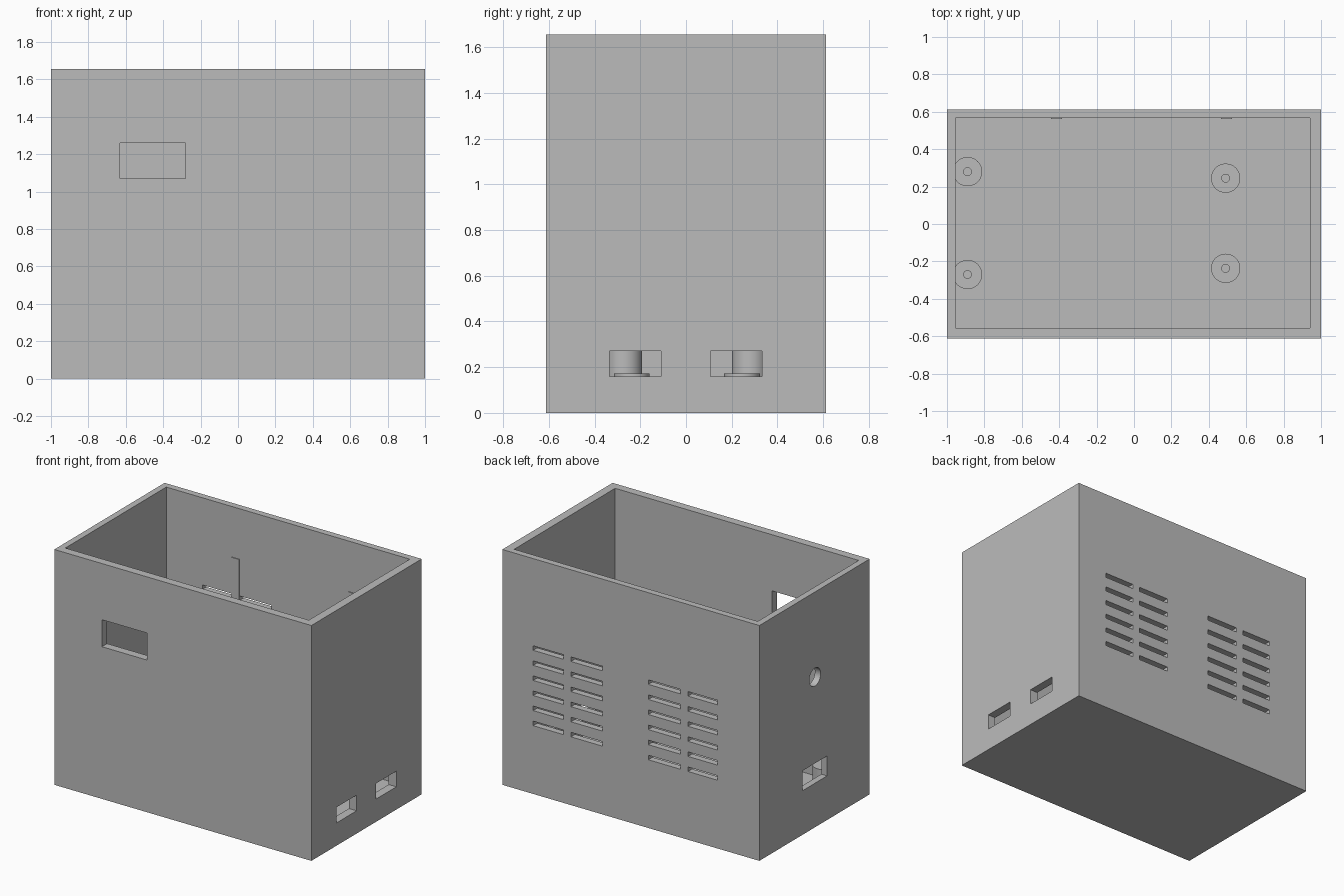
import bpy
from mathutils import Vector

cube = bpy.data.objects.get("Cube")
if cube:
    bpy.data.objects.remove(cube, do_unlink=True)

# Single plain grey
grey = bpy.data.materials.new("light grey plastic")
grey.use_nodes = True
color = (0.5, 0.5, 0.5, 1)
grey.diffuse_color = color
grey.node_tree.nodes["Principled BSDF"].inputs["Base Color"].default_value = color


def box(name, low, high):
    """Box between two opposite corners."""
    low, high = Vector(low), Vector(high)
    bpy.ops.mesh.primitive_cube_add(size=1)
    ob = bpy.context.object
    ob.name = name
    for v in ob.data.vertices:
        v.co = [(a + b) / 2 + c * (b - a) for a, b, c in zip(low, high, v.co)]
    ob.data.materials.append(grey)
    return ob


def cylinder(name, radius, depth, location, turn=(0, 0, 0)):
    bpy.ops.mesh.primitive_cylinder_add(vertices=48, radius=radius, depth=depth,
                                        location=location, rotation=turn)
    ob = bpy.context.object
    ob.name = name
    ob.data.materials.append(grey)
    return ob


def cut(target, cutters):
    """Subtract all cutters from the target, then hide them from view."""
    group = bpy.data.collections.new(target.name + "_cutters")
    for c in cutters:
        group.objects.link(c)
        c.hide_render = True
    mod = target.modifiers.new("openings", "BOOLEAN")
    mod.operation = "DIFFERENCE"
    mod.solver = "EXACT"
    mod.operand_type = "COLLECTION"
    mod.collection = group
    bpy.context.view_layer.objects.active = target
    bpy.ops.object.modifier_apply(modifier=mod.name)
    for c in cutters:
        bpy.data.objects.remove(c, do_unlink=True)
    bpy.data.collections.remove(group)


HALF_Y, HEIGHT, FLOOR = 0.613, 1.655, 0.05

# Open-topped case
case = box("case", (-1, -HALF_Y, 0), (1, HALF_Y, HEIGHT))
cut(case, [box("cavity", (-0.955, -0.555, FLOOR), (0.94, 0.567, HEIGHT + 0.2))])

# Display window in the front, connector openings in the two ends
openings = [
    box("display_opening", (-0.63, -0.7, 1.07), (-0.28, -0.5, 1.26)),
    box("plug_opening", (-1.1, -0.14, 0.31), (-0.9, 0.135, 0.45)),
    cylinder("round_opening", 0.063, 0.2, (-1, -0.005, 1.057), (0, 1.5708, 0)),
]
for low_y in (-0.335, 0.107):
    openings.append(box("port_opening", (0.9, low_y, 0.16), (1.1, low_y + 0.225, 0.27)))

# Vent slots in the back: two banks, each split by a rib
for left, rib_left, right in ((-0.675, -0.445, -0.136), (0.222, 0.466, 0.76)):
    for start, end in ((left, rib_left), (rib_left + 0.059, right)):
        for row in range(6):
            top = 1.042 - row * 0.106
            openings.append(box("vent_slot", (start, 0.5, top - 0.032), (end, 0.7, top)))
cut(case, openings)

# Ribs behind the vent banks
for side, x in (("right", -0.445), ("left", 0.466)):
    box(side + "_vent_rib", (x, 0.561, 0.23), (x + 0.059, 0.58, 1.3))

# Hollow mounting posts: tall pair at one end, short pair at the other
for name, x, y, top in (("tall_back_post", -0.89, 0.28, 0.31),
                        ("tall_front_post", -0.89, -0.27, 0.31),
                        ("short_back_post", 0.49, 0.245, 0.172),
                        ("short_front_post", 0.49, -0.237, 0.172)):
    base = FLOOR - 0.01
    post = cylinder(name, 0.078, top - base, (x, y, (top + base) / 2))
    cut(post, [cylinder("screw_hole", 0.021, top - base, (x, y, (top + base) / 2 + 0.02))])
    bpy.ops.object.select_all(action="DESELECT")
    post.select_set(True)
    bpy.context.view_layer.objects.active = post
    bpy.ops.object.shade_smooth_by_angle()
